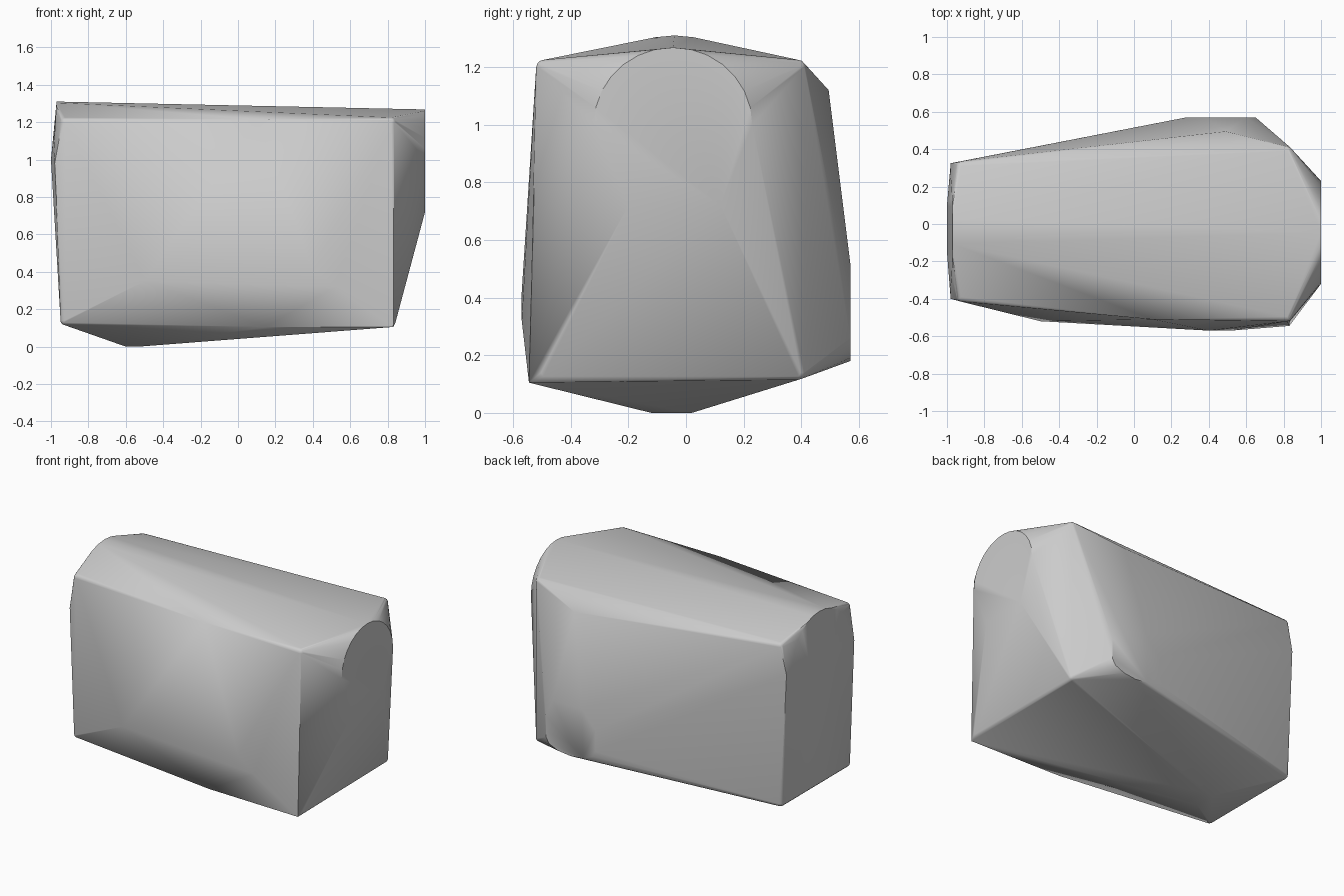
import bpy, bmesh, math
from mathutils import Matrix, Vector

cube = bpy.data.objects.get("Cube")
if cube:
    bpy.data.objects.remove(cube, do_unlink=True)

# Single grey material
grey = bpy.data.materials.new("plain_grey")
grey.use_nodes = True
colour = (0.6, 0.6, 0.6, 1)
grey.diffuse_color = colour
grey.node_tree.nodes["Principled BSDF"].inputs["Base Color"].default_value = colour

bm = bmesh.new()


def ball(x, y, z, r=0.025):
    """Small ball that rounds one corner of the hull."""
    bmesh.ops.create_icosphere(bm, subdivisions=2, radius=r,
                               matrix=Matrix.Translation((x, y, z)))


def points(*coords):
    for co in coords:
        bm.verts.new(co)


def arch(x_side, x_top, y_mid, half, z_low, z_top, steps=14):
    """Half-ellipse outline of an end face."""
    for i in range(steps + 1):
        a = math.pi * i / steps
        t = math.sin(a)
        bm.verts.new((x_side + (x_top - x_side) * t,
                      y_mid + half * math.cos(a),
                      z_low + (z_top - z_low) * t))


# Rounded corners of the long box
for z in (0.14, 1.2):
    ball(0.82, -0.495, z)
    ball(0.82, 0.39, z)
    ball(-0.925, -0.39, z)
    ball(-0.925, 0.31, z)

# Arched end faces
arch(1.0, 1.0, -0.045, 0.275, 1.0, 1.268)
points((1, -0.2, 0.72), (1, 0.12, 0.72))
arch(-0.985, -0.97, -0.04, 0.3, 1.05, 1.31)
points((-0.98, -0.4, 0.98), (-0.98, 0.325, 1.02),
       (-1, -0.15, 1.0), (-1, 0.1, 1.0))

# Front bulge
points((0.4, -0.57, 0.42), (0.52, -0.57, 0.32), (0.83, -0.545, 0.105),
       (-0.5, -0.52, 0.35), (0.15, -0.525, 0.105), (0.1, -0.51, 1.215))

# Back bulge with a rounded lower end
points((0.49, 0.495, 1.12), (0.28, 0.57, 0.4), (0.65, 0.57, 0.4),
       (0.6, 0.57, 0.52), (0.38, 0.57, 0.52))
for i in range(7):
    a = math.pi * i / 6
    bm.verts.new((0.465 + 0.185 * math.cos(a), 0.57, 0.26 - 0.08 * math.sin(a)))

# Keel underneath
points((-0.6, -0.12, 0), (-0.53, -0.12, 0), (-0.6, 0.02, 0), (-0.53, 0.02, 0))

# Wrap everything in one convex skin
bmesh.ops.delete(bm, geom=list(bm.faces) + list(bm.edges), context='EDGES_FACES')
hull = bmesh.ops.convex_hull(bm, input=list(bm.verts))
loose = [v for v in bm.verts if not v.link_faces]
bmesh.ops.delete(bm, geom=loose, context='VERTS')
bmesh.ops.recalc_face_normals(bm, faces=list(bm.faces))

mesh = bpy.data.meshes.new("rounded_body")
bm.to_mesh(mesh)
bm.free()
mesh.materials.append(grey)
body = bpy.data.objects.new("rounded_body", mesh)
bpy.context.collection.objects.link(body)
bpy.context.view_layer.objects.active = body
body.select_set(True)
bpy.ops.object.shade_smooth_by_angle(angle=math.radians(30))
